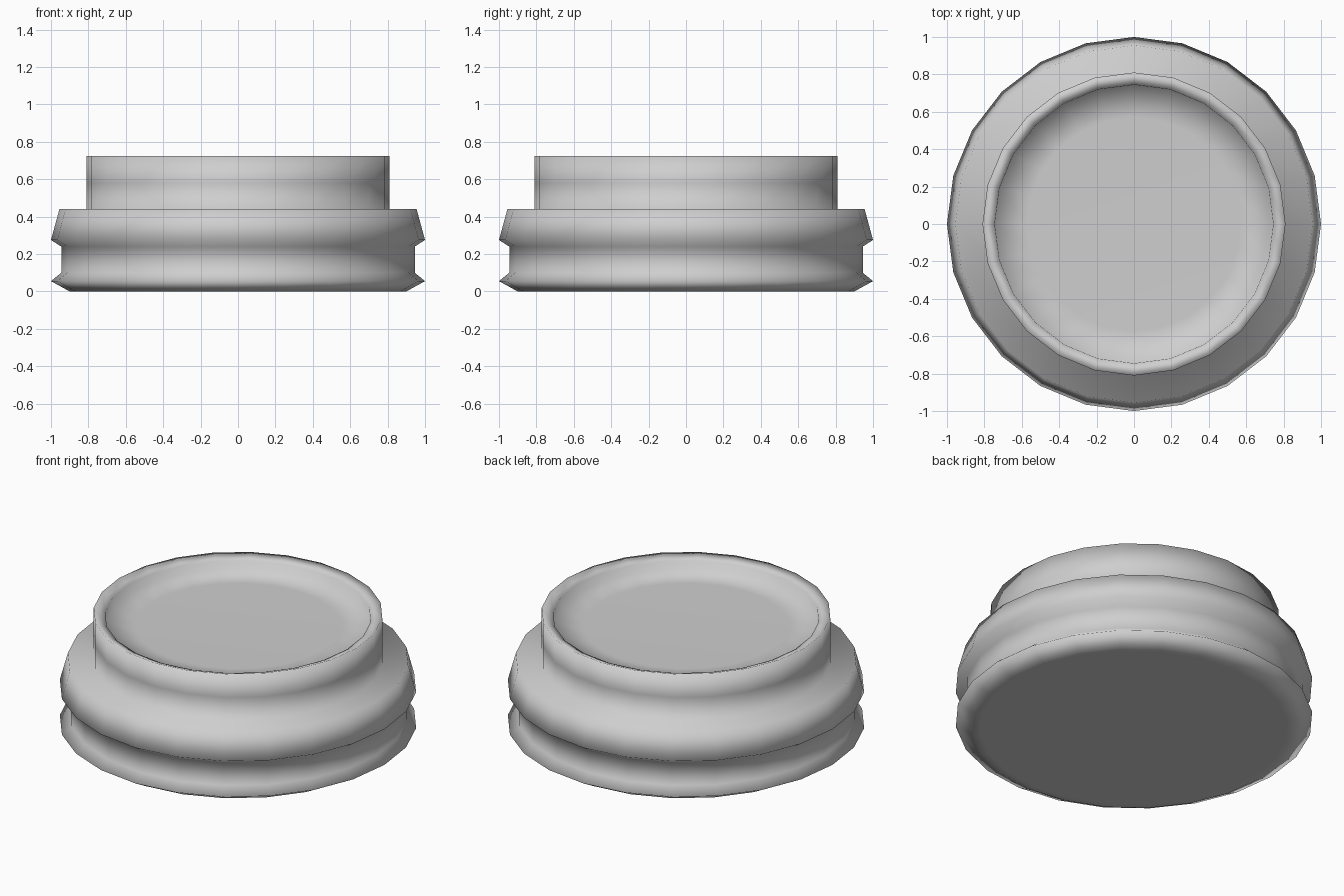
import bpy
import bmesh
import math

SIDES = 24

cube = bpy.data.objects.get("Cube")
if cube:
    bpy.data.objects.remove(cube, do_unlink=True)

# Plain grey material
grey = bpy.data.materials.new("light_grey")
grey.use_nodes = True
colour = (0.62, 0.62, 0.62, 1)
grey.diffuse_color = colour
grey.node_tree.nodes["Principled BSDF"].inputs["Base Color"].default_value = colour


def lathe(name, profile, material):
    """Turn a (radius, height) profile into a closed, smooth round body."""
    bm = bmesh.new()
    rings = []
    for radius, height in profile:
        angles = [math.tau * i / SIDES for i in range(SIDES)]
        rings.append([bm.verts.new((radius * math.cos(a), radius * math.sin(a), height))
                      for a in angles])
    for low, high in zip(rings, rings[1:]):
        for i in range(SIDES):
            j = (i + 1) % SIDES
            bm.faces.new((low[i], low[j], high[j], high[i]))
    bm.faces.new(rings[0][::-1])
    bm.faces.new(rings[-1])
    for face in bm.faces:
        face.smooth = True
    mesh = bpy.data.meshes.new(name)
    bm.to_mesh(mesh)
    bm.free()
    mesh.materials.append(material)
    obj = bpy.data.objects.new(name, mesh)
    bpy.context.collection.objects.link(obj)
    return obj


# Underside and flared foot
foot = [(0.86, 0), (0.9, 0), (1, 0.055)]
# Recessed groove
groove = [(0.945, 0.1), (0.945, 0.24)]
# Wide band and its shoulder
band = [(1, 0.275), (0.955, 0.44)]
# Narrow neck
neck = [(0.81, 0.44), (0.81, 0.58), (0.81, 0.725)]
# Sloping lip, inner wall and sunken floor
recess = [(0.745, 0.7), (0.74, 0.65), (0.57, 0.645)]

lathe("round_pedestal", foot + groove + band + neck + recess, grey)
